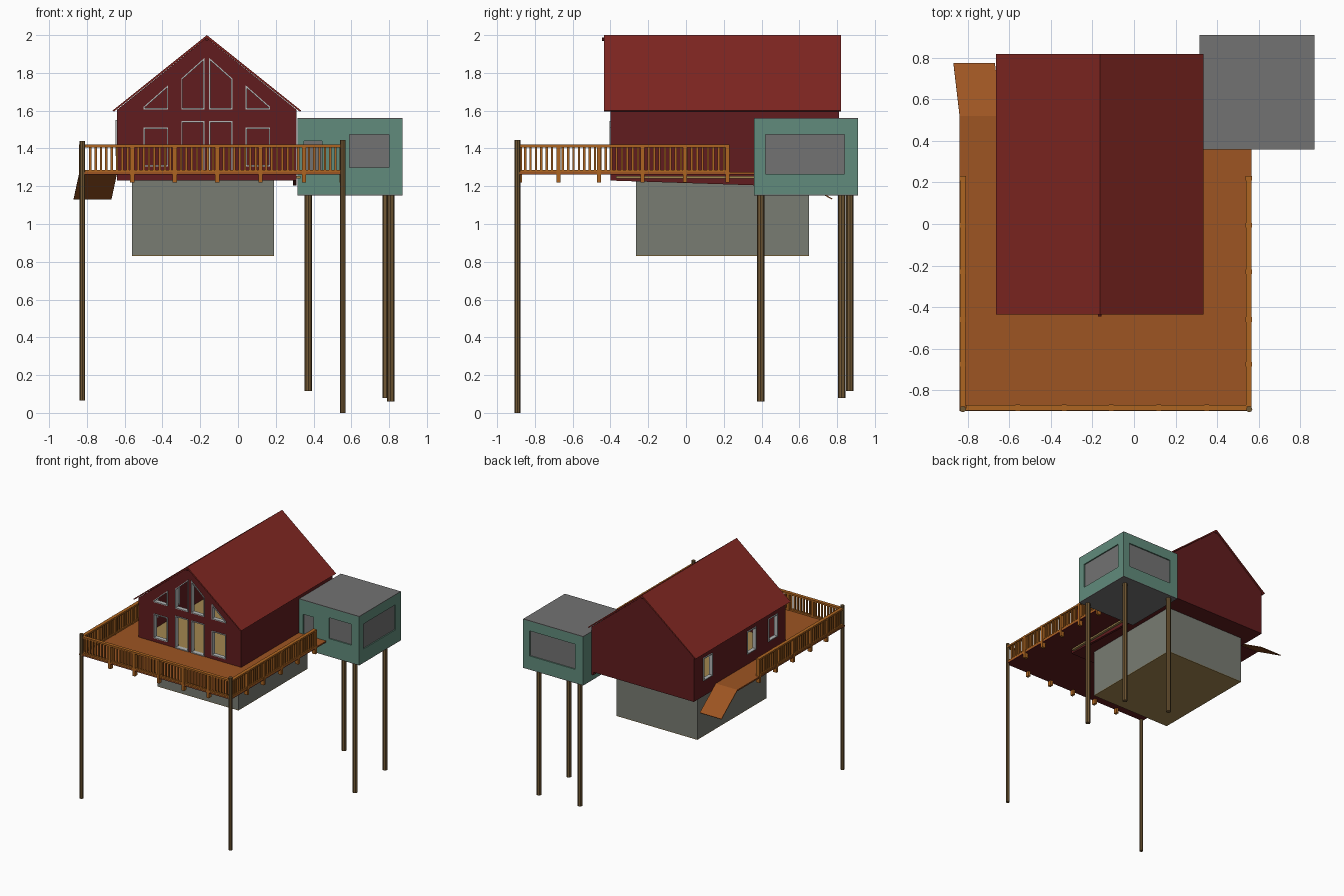
import bpy, bmesh, math
from mathutils import Matrix, Vector

if "Cube" in bpy.data.objects:
    bpy.data.objects.remove(bpy.data.objects["Cube"])


def material(name, r, g, b):
    m = bpy.data.materials.new(name)
    m.diffuse_color = (r, g, b, 1)
    m.use_nodes = True
    m.node_tree.nodes["Principled BSDF"].inputs["Base Color"].default_value = m.diffuse_color
    return m


RED = material("wall_red", 0.12, 0.012, 0.013)
ROOF = material("roof_red", 0.22, 0.02, 0.016)
DECK = material("deck_orange", 0.34, 0.09, 0.016)
RAIL = material("rail_orange", 0.42, 0.13, 0.015)
POST = material("post_brown", 0.17, 0.10, 0.035)
TAN = material("tan", 0.36, 0.24, 0.08)
TRIM = material("trim_grey", 0.45, 0.47, 0.47)
STONE = material("stone_grey", 0.19, 0.20, 0.17)
PANE = material("pane_grey", 0.17, 0.17, 0.17)
GREEN = material("annex_green", 0.12, 0.26, 0.20)


def link(name, mesh, mat):
    ob = bpy.data.objects.new(name, mesh)
    bpy.context.collection.objects.link(ob)
    mesh.materials.clear()
    mesh.materials.append(mat)
    return ob


def boxes(name, items, mat):
    bm = bmesh.new()
    for lo, hi in items:
        lo, hi = Vector(lo), Vector(hi)
        m = Matrix.Translation((lo + hi) / 2) @ Matrix.Diagonal((*(hi - lo), 1))
        bmesh.ops.create_cube(bm, size=1, matrix=m)
    me = bpy.data.meshes.new(name)
    bm.to_mesh(me)
    bm.free()
    return link(name, me, mat)


def pole(name, a, b, r, mat, sides=8):
    a, b = Vector(a), Vector(b)
    rot = (b - a).to_track_quat('Z', 'Y').to_matrix().to_4x4()
    bm = bmesh.new()
    bmesh.ops.create_cone(bm, cap_ends=True, segments=sides, radius1=r, radius2=r,
                          depth=(b - a).length, matrix=Matrix.Translation((a + b) / 2) @ rot)
    me = bpy.data.meshes.new(name)
    bm.to_mesh(me)
    bm.free()
    return link(name, me, mat)


# Axes for flat panels: profile in xz, yz or xy, placed at a position on the third axis
PLANES = {
    'XZ': (Matrix.Rotation(math.pi / 2, 4, 'X'), Vector((0, 1, 0))),
    'YZ': (Matrix(((0, 0, 1, 0), (1, 0, 0, 0), (0, 1, 0, 0), (0, 0, 0, 1))), Vector((1, 0, 0))),
    'XY': (Matrix.Identity(4), Vector((0, 0, 1))),
}


def panel(name, plane, pos, thick, outer, holes, mat):
    cu = bpy.data.curves.new(name, 'CURVE')
    cu.dimensions, cu.fill_mode, cu.extrude = '2D', 'BOTH', thick / 2
    for loop in [outer] + list(holes):
        sp = cu.splines.new('POLY')
        sp.points.add(len(loop) - 1)
        for p, (u, v) in zip(sp.points, loop):
            p.co = (u, v, 0, 1)
        sp.use_cyclic_u, sp.use_smooth = True, False
    tmp = bpy.data.objects.new(name + "_tmp", cu)
    bpy.context.collection.objects.link(tmp)
    deps = bpy.context.evaluated_depsgraph_get()
    me = bpy.data.meshes.new_from_object(tmp.evaluated_get(deps))
    bpy.data.objects.remove(tmp)
    rot, axis = PLANES[plane]
    me.transform(Matrix.Translation(axis * pos) @ rot)
    me.shade_flat()
    me.name = name
    return link(name, me, mat)


def rect(u0, v0, u1, v1):
    return [(u0, v0), (u1, v0), (u1, v1), (u0, v1)]


def inset(poly, d):
    out = []
    for i, p in enumerate(poly):
        p = Vector(p)
        a = (p - Vector(poly[i - 1])).normalized()
        b = (Vector(poly[(i + 1) % len(poly)]) - p).normalized()
        q = p + (b - a) * d / (a.x * b.y - a.y * b.x)
        out.append((q.x, q.y))
    return out


def frames(name, plane, pos, thick, holes, mat, d=0.007):
    for i, h in enumerate(holes):
        panel(f"{name}_{i + 1}", plane, pos, thick, h, [inset(h, d)], mat)


# House walls with real window openings
CX = -0.165
gable = [(-0.64, 1.23), (0.31, 1.23), (0.31, 1.605), (CX, 1.985), (-0.64, 1.605)]
left_half = [
    rect(-0.50, 1.305, -0.37, 1.51),
    rect(-0.30, 1.275, -0.177, 1.545),
    [(-0.50, 1.607), (-0.37, 1.607), (-0.37, 1.735), (-0.50, 1.62)],
    [(-0.30, 1.607), (-0.177, 1.607), (-0.177, 1.88), (-0.30, 1.77)],
]
front_open = left_half + [[(2 * CX - u, v) for u, v in reversed(w)] for w in left_half]
panel("front_wall", 'XZ', -0.39, 0.02, gable, front_open, RED)
frames("front_window_frame", 'XZ', -0.388, 0.036, front_open, TRIM)
panel("back_wall", 'XZ', 0.80, 0.02, gable, [], RED)
side_open = [rect(y, 1.36, y + 0.12, 1.55) for y in (-0.29, -0.01, 0.57)]
panel("left_wall", 'YZ', -0.63, 0.02, rect(-0.40, 1.23, 0.81, 1.605), side_open, RED)
frames("side_window_frame", 'YZ', -0.632, 0.032, side_open, TRIM)
panel("right_wall", 'YZ', 0.30, 0.02,
      [(-0.40, 1.23), (0.36, 1.205), (0.81, 1.205), (0.81, 1.605), (-0.40, 1.605)], [], RED)
boxes("house_underside", [((-0.63, -0.39, 1.23), (0.30, 0.80, 1.24))], RED)
boxes("house_floor", [((-0.62, -0.38, 1.268), (0.29, 0.79, 1.28))], TAN)

# Roof
panel("roof", 'XZ', 0.1925, 1.255,
      [(-0.665, 1.60), (-0.657, 1.595), (CX, 1.985), (0.327, 1.595), (0.335, 1.60), (CX, 2.0)],
      [], ROOF)
pole("ridge_beam", (CX, -0.445, 1.978), (CX, 0.82, 1.978), 0.009, RED, 6)

# Basement block
boxes("basement", [((-0.56, -0.265, 0.835), (0.19, 0.65, 1.23))], STONE)
boxes("basement_floor", [((-0.56, -0.265, 0.83), (0.19, 0.65, 0.835))], TAN)

# Deck, its underside and the ramp
deck = [(-0.84, -0.90), (0.565, -0.90), (0.565, 0.36), (0.30, 0.36), (0.30, 0.52), (-0.84, 0.52)]
panel("deck", 'XY', 1.27, 0.008, deck, [], DECK)
panel("deck_underside", 'XY', 1.264, 0.004, deck, [], RED)
boxes("deck_ledger", [((0.29, -0.37, 1.24), (0.33, 0.36, 1.254))], TAN)
ramp = bpy.data.meshes.new("ramp")
ramp.from_pydata([(-0.84, 0.52, 1.274), (-0.64, 0.52, 1.274),
                  (-0.67, 0.775, 1.135), (-0.87, 0.775, 1.135)], [], [(0, 1, 2, 3)])
link("ramp", ramp, DECK).modifiers.new("thickness", 'SOLIDIFY').thickness = 0.006


# Railings
def railing(name, along_x, a, b, at, posts):
    def bar(s0, s1, w, z0, z1):
        if along_x:
            return (s0, at - w, z0), (s1, at + w, z1)
        return (at - w, s0, z0), (at + w, s1, z1)
    items = [bar(a, b, 0.014, 1.406, 1.42), bar(a, b, 0.012, 1.27, 1.286)]
    items += [bar(p - 0.011, p + 0.011, 0.016, 1.22, 1.42) for p in posts]
    n = round((b - a) / 0.0285)
    for i in range(1, n):
        s = a + (b - a) * i / n
        items.append(bar(s - 0.006, s + 0.006, 0.006, 1.286, 1.406))
    boxes(name, items, RAIL)


side_posts = [-0.675, -0.46, -0.23, -0.005, 0.22]
railing("front_railing", True, -0.81, 0.545, -0.885, [-0.56, -0.335, -0.11, 0.12, 0.35])
railing("left_railing", False, -0.88, 0.23, -0.825, side_posts)
railing("right_railing", False, -0.88, 0.23, 0.553, side_posts)

# Tall deck posts
pole("deck_post_left", (-0.824, -0.892, 0.065), (-0.824, -0.892, 1.44), 0.015, POST)
pole("deck_post_right", (0.555, -0.892, 0), (0.555, -0.892, 1.445), 0.015, POST)

# Green annex with recessed panes
X0, X1, Y0, Y1, Z0, Z1 = 0.315, 0.87, 0.36, 0.91, 1.155, 1.555
T = 0.016
front_holes = [rect(0.59, 1.30, 0.80, 1.475), rect(0.35, 1.275, 0.445, 1.44)]
right_holes = [rect(0.42, 1.265, 0.84, 1.475)]
back_holes = [rect(0.39, 1.265, 0.81, 1.475)]
panel("annex_front", 'XZ', Y0 + T / 2, T, rect(X0, Z0, X1, Z1), front_holes, GREEN)
panel("annex_back", 'XZ', Y1 - T / 2, T, rect(X0, Z0, X1, Z1), back_holes, GREEN)
panel("annex_right", 'YZ', X1 - T / 2, T, rect(Y0 + T, Z0, Y1 - T, Z1), right_holes, GREEN)
panel("annex_left", 'YZ', X0 + T / 2, T, rect(Y0 + T, Z0, Y1 - T, Z1), [], GREEN)
for name, plane, pos, holes in (("front", 'XZ', Y0 + 0.012, front_holes),
                                ("back", 'XZ', Y1 - 0.012, back_holes),
                                ("right", 'YZ', X1 - 0.012, right_holes)):
    for i, h in enumerate(holes):
        panel(f"annex_{name}_pane_{i + 1}", plane, pos, 0.004, h, [], PANE)
boxes("annex_roof", [((X0, Y0, Z1), (X1, Y1, 1.56))], PANE)
boxes("annex_floor", [((X0, Y0, 1.15), (X1, Y1, Z0))], PANE)

# Annex stilts
for i, (x, y, z) in enumerate([(0.373, 0.868, 0.115), (0.808, 0.395, 0.06), (0.785, 0.824, 0.08)]):
    pole(f"annex_stilt_{i + 1}", (x, y, z), (x, y, 1.152), 0.02, POST)
